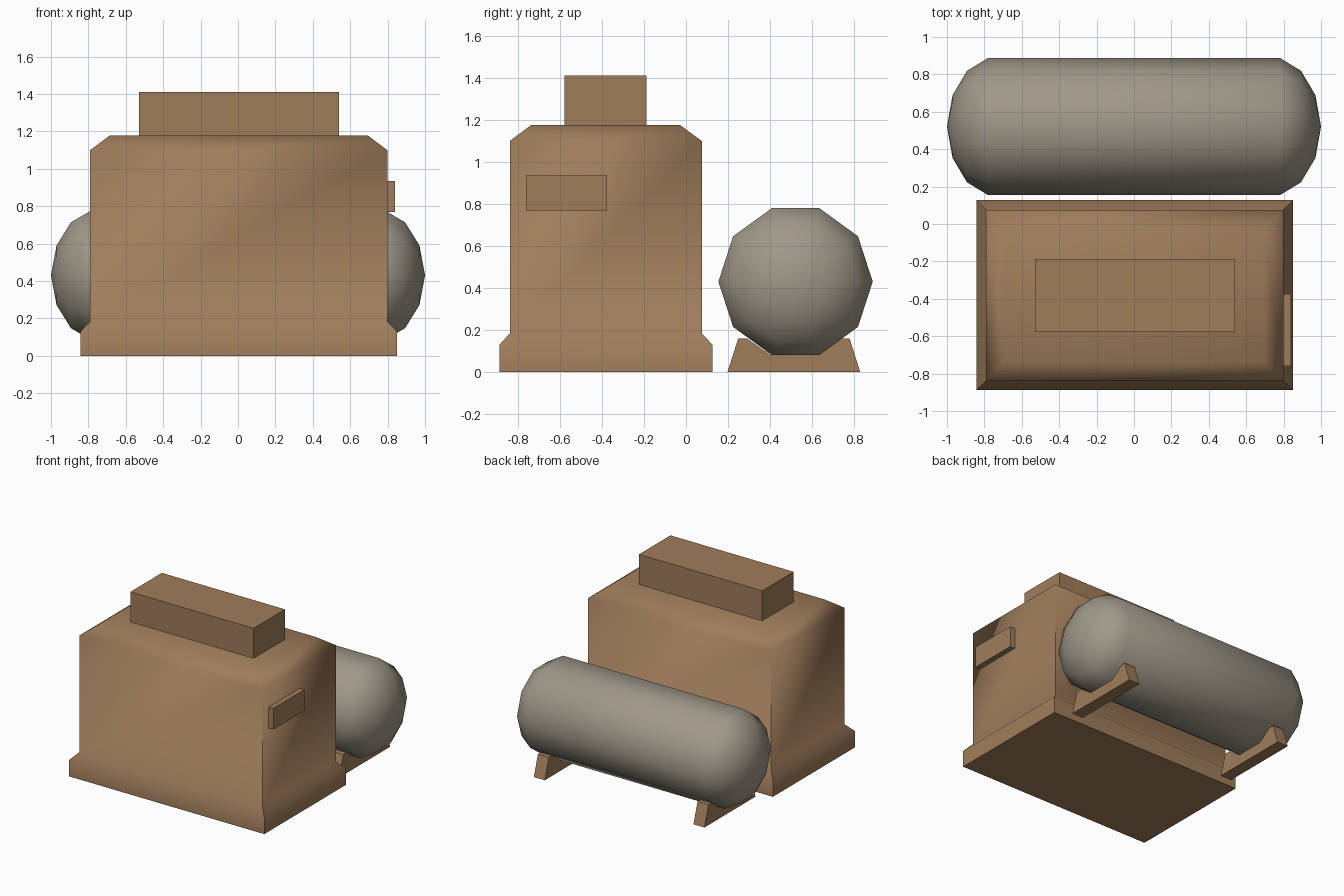
import bpy, bmesh, math

if "Cube" in bpy.data.objects:
    bpy.data.objects.remove(bpy.data.objects["Cube"])


def material(name, rgb):
    m = bpy.data.materials.new(name)
    m.diffuse_color = (*rgb, 1.0)
    m.use_nodes = True
    m.node_tree.nodes["Principled BSDF"].inputs["Base Color"].default_value = m.diffuse_color
    return m


brown = material("tan_brown", (0.35, 0.205, 0.105))
grey = material("warm_grey", (0.35, 0.315, 0.25))


def finish(name, bm, mat, angle=None):
    bmesh.ops.recalc_face_normals(bm, faces=bm.faces)
    mesh = bpy.data.meshes.new(name)
    bm.to_mesh(mesh)
    bm.free()
    mesh.materials.append(mat)
    if angle:
        mesh.polygons.foreach_set("use_smooth", [True] * len(mesh.polygons))
        mesh.set_sharp_from_angle(angle=math.radians(angle))
    ob = bpy.data.objects.new(name, mesh)
    bpy.context.collection.objects.link(ob)
    return ob


def loft(name, rings, mat, angle=None):
    """Skin a list of equal-length point rings and cap both ends."""
    bm = bmesh.new()
    rows = [[bm.verts.new(p) for p in ring] for ring in rings]
    n = len(rows[0])
    for a, b in zip(rows, rows[1:]):
        for i in range(n):
            j = (i + 1) % n
            bm.faces.new((a[i], a[j], b[j], b[i]))
    bm.faces.new(rows[0])
    bm.faces.new(rows[-1])
    bmesh.ops.remove_doubles(bm, verts=bm.verts, dist=1e-5)
    return finish(name, bm, mat, angle)


def rect(x0, x1, y0, y1, z):
    return [(x0, y0, z), (x1, y0, z), (x1, y1, z), (x0, y1, z)]


# Main housing: flared plinth, straight walls, chamfered top
loft("housing", [
    rect(-0.843, 0.85, -0.888, 0.127, 0.0),
    rect(-0.843, 0.85, -0.888, 0.127, 0.13),
    rect(-0.79, 0.798, -0.838, 0.075, 0.185),
    rect(-0.79, 0.798, -0.838, 0.075, 1.10),
    rect(-0.688, 0.696, -0.735, -0.03, 1.177),
], brown, 58)

# Box on the roof and small panel on the right wall
loft("roof_box", [rect(-0.53, 0.539, -0.577, -0.187, z) for z in (1.16, 1.412)], brown)
loft("side_panel", [rect(0.78, 0.84, -0.76, -0.375, z) for z in (0.77, 0.935)], brown)

# Tank: ten-sided capsule lying along x
CY, CZ, SIDES = 0.521, 0.431, 10
half = [(0.78, 0.367), (0.893, 0.298), (0.97, 0.168)]
profile = [(-x, r) for x, r in reversed(half)] + half
bm = bmesh.new()
rows = []
for x, r in profile:
    rows.append([bm.verts.new((x, CY + r * math.cos(2 * math.pi * i / SIDES),
                               CZ + r * math.sin(2 * math.pi * i / SIDES)))
                 for i in range(SIDES)])
poles = [bm.verts.new((x, CY, CZ)) for x in (-1.0, 1.0)]
for i in range(SIDES):
    j = (i + 1) % SIDES
    for a, b in zip(rows, rows[1:]):
        bm.faces.new((a[i], a[j], b[j], b[i]))
    for pole, row in zip(poles, (rows[0], rows[-1])):
        bm.faces.new((row[i], row[j], pole))
finish("tank", bm, grey, 60)

# Two cradle feet shaped to the tank's underside
cradle = [(0.316, 0.0), (0.265, 0.16), (0.222, 0.16), (0.112, 0.083)]
outline = cradle + [(-y, z) for y, z in reversed(cradle)]
for side, name in ((1, "right_cradle"), (-1, "left_cradle")):
    loft(name, [[(side * x, 0.513 + y, z) for y, z in outline] for x in (0.645, 0.74)], brown)
